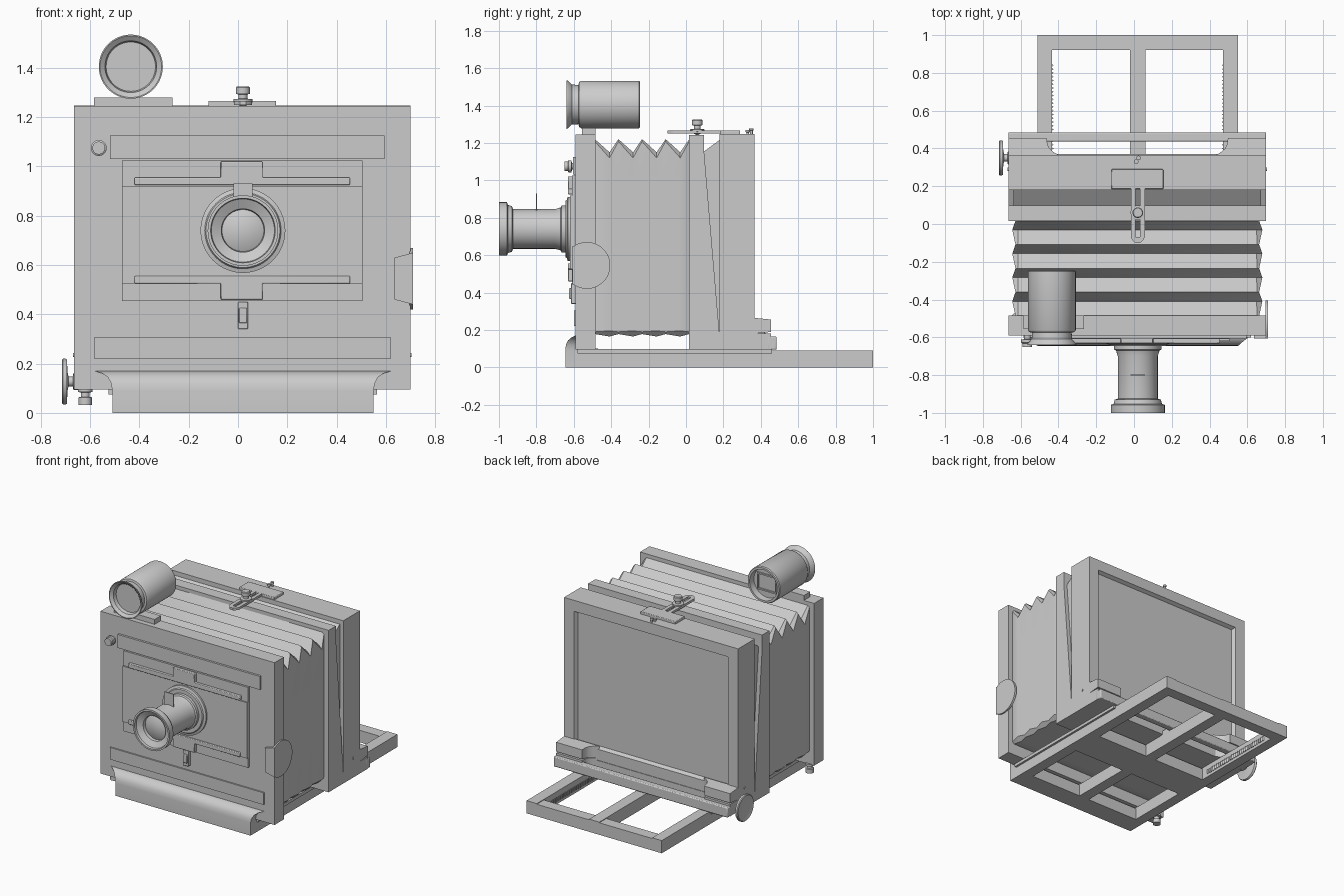
import bpy, bmesh, math

CX = 0.02  # centre line of the camera


def finish(name, bm, bevel=0):
    bmesh.ops.remove_doubles(bm, verts=bm.verts, dist=1e-5)
    bmesh.ops.recalc_face_normals(bm, faces=bm.faces)
    me = bpy.data.meshes.new(name)
    bm.to_mesh(me)
    bm.free()
    ob = bpy.data.objects.new(name, me)
    bpy.context.collection.objects.link(ob)
    if bevel:
        m = ob.modifiers.new("bevel", 'BEVEL')
        m.width, m.segments = bevel, 2
    return ob


def loft(name, rings, bevel=0, caps=True):
    bm = bmesh.new()
    vs = [[bm.verts.new(p) for p in r] for r in rings]
    n = len(vs[0])
    for a, b in zip(vs, vs[1:]):
        for i in range(n):
            j = (i + 1) % n
            bm.faces.new((a[i], a[j], b[j], b[i]))
    if caps:
        bm.faces.new(vs[0])
        bm.faces.new(vs[-1])
    return finish(name, bm, bevel)


def prism(name, pts, axis, a, b, bevel=0):
    put = {'x': lambda p, t: (t, p[0], p[1]),
           'y': lambda p, t: (p[0], t, p[1]),
           'z': lambda p, t: (p[0], p[1], t)}[axis]
    return loft(name, [[put(p, t) for p in pts] for t in (a, b)], bevel)


def box(name, x0, x1, y0, y1, z0, z1, bevel=0):
    return prism(name, [(x0, y0), (x1, y0), (x1, y1), (x0, y1)], 'z', z0, z1, bevel)


def lathe(name, prof, centre, axis, n=48):
    # profile of (radius, position along axis); centre gives the other two coordinates
    rings = []
    for r, t in prof:
        ring = []
        for i in range(n):
            a = 2 * math.pi * i / n
            u, v = centre[0] + r * math.cos(a), centre[1] + r * math.sin(a)
            ring.append({'x': (t, u, v), 'y': (u, t, v), 'z': (u, v, t)}[axis])
        rings.append(ring)
    return loft(name, rings, caps=False)


# bed: rails, cross bars, tracks and toothed racks
for nm, x0, x1 in (("left", -0.51, -0.435), ("middle", -0.02, 0.06), ("right", 0.47, 0.55)):
    box(f"bed_rail_{nm}", x0, x1, -0.60, 1.0, 0, 0.09)
for nm, y0, y1 in (("front", -0.60, -0.50), ("middle", -0.05, 0.2), ("back", 0.92, 1.0)):
    box(f"bed_bar_{nm}", -0.51, 0.55, y0, y1, 0, 0.085)
for nm, s in (("left", -1), ("right", 1)):
    x0, x1 = sorted((CX + s * 0.47, CX + s * 0.545))
    box(f"bed_track_{nm}", x0, x1, -0.58, 0.46, 0.075, 0.097)
    teeth = [(CX + s * 0.46, 0.25)]
    for i in range(30):
        y = 0.25 + i * 0.02
        teeth += [(CX + s * 0.445, y + 0.01), (CX + s * 0.46, y + 0.02)]
    teeth += [(CX + s * 0.475, 0.85), (CX + s * 0.475, 0.25)]
    prism(f"rack_{nm}", teeth, 'z', 0.02, 0.05)

# front moulding with flared ends
rows = [(0, -0.645, 0.53), (0.09, -0.645, 0.53), (0.12, -0.642, 0.535),
        (0.145, -0.63, 0.548), (0.16, -0.612, 0.57), (0.17, -0.59, 0.602)]
loft("front_moulding", [[(CX - h, y, z), (CX + h, y, z), (CX + h, -0.58, z), (CX - h, -0.58, z)]
                        for z, y, h in rows])

# front standard and its raised panels
box("front_standard", -0.665, 0.70, -0.59, -0.485, 0.095, 1.245)
box("upper_front_bar", -0.52, 0.595, -0.605, -0.58, 1.03, 1.125)
box("lower_front_bar", -0.585, 0.62, -0.60, -0.58, 0.22, 0.305)
box("front_board", -0.47, 0.505, -0.61, -0.58, 0.455, 1.025)
box("lens_board", -0.47, 0.505, -0.62, -0.60, 0.525, 0.92)
for nm, s in (("upper", 1), ("lower", -1)):
    t = [(-0.42, 0.185), (0.455, 0.185), (0.455, 0.215), (0.10, 0.215),
         (0.10, 0.28), (-0.07, 0.28), (-0.07, 0.215), (-0.42, 0.215)]
    prism(f"{nm}_lens_board_clip", [(x, 0.74 + s * z) for x, z in t], 'y', -0.632, -0.60, 0.004)
box("front_latch", 0.0, 0.04, -0.615, -0.58, 0.34, 0.45, 0.004)
box("front_latch_grip", 0.003, 0.037, -0.625, -0.60, 0.365, 0.425, 0.004)

# round side plate folded around the front corner
arc = [(-0.53 + 0.125 * math.cos(math.radians(a)), 0.545 + 0.125 * math.sin(math.radians(a)))
       for a in range(-126, 127, 6)]
prism("side_plate", arc, 'x', 0.695, 0.71)
prism("side_plate_front", [(0.635, 0.46), (0.71, 0.44), (0.71, 0.65), (0.635, 0.63)], 'y', -0.606, -0.58)

# lens
lathe("lens_barrel", [(0, -0.965), (0.05, -0.96), (0.085, -0.945), (0.088, -0.965), (0.128, -0.985),
                      (0.131, -1.0), (0.143, -1.0), (0.143, -0.957), (0.128, -0.952), (0.122, -0.93),
                      (0.106, -0.925), (0.106, -0.70), (0.115, -0.67), (0.125, -0.665), (0.125, -0.645),
                      (0.15, -0.645), (0.155, -0.637), (0.172, -0.632), (0.172, -0.61), (0, -0.61)],
      (CX, 0.74), 'y', 64)
box("aperture_plate", CX - 0.038, CX + 0.038, -0.803, -0.797, 0.80, 0.93)

# viewing tube on its base
lathe("finder_tube", [(0, -0.60), (0.10, -0.60), (0.105, -0.625), (0.125, -0.64), (0.13, -0.64),
                      (0.128, -0.632), (0.107, -0.61), (0.105, -0.575), (0.12, -0.572), (0.127, -0.56),
                      (0.127, -0.252), (0.122, -0.245), (0.108, -0.245), (0.105, -0.29), (0, -0.29)],
      (-0.435, 1.405), 'y', 64)
box("finder_base", -0.585, -0.265, -0.555, -0.485, 1.24, 1.28)
for nm, x0, x1, z0, z1 in (("left", -0.51, -0.50, 1.345, 1.465), ("right", -0.37, -0.36, 1.345, 1.465),
                           ("low", -0.50, -0.37, 1.345, 1.355), ("high", -0.50, -0.37, 1.455, 1.465)):
    box(f"finder_mask_{nm}", x0, x1, -0.295, -0.28, z0, z1)

# main bellows: the sides fold out where the top folds in
folds, x_mid = 4, 0.0175
rings = []
for i in range(folds * 2 + 1):
    y = -0.487 + 0.504 * i / (folds * 2) + (0.015 if i % 2 else 0)
    k = i % 2
    h, top, bot = (0.662, 1.15, 0.165) if k else (0.645, 1.22, 0.178)
    c = 0.03 if k else 0.012
    q = [(h, bot + c), (h, 0.45), (h, 0.9), (h, top - c), (h - c, top)]
    ring = [(x_mid + x, y, z) for x, z in q] + [(x_mid - x, y, z) for x, z in reversed(q)]
    ring += [(x_mid - h + c, y, bot), (x_mid + h - c, y, bot)]
    rings.append(ring)
loft("bellows", rings)

# tilting frame, wedge bellows and rear box with recessed screen
prism("bellows_frame", [(0.015, 0.10), (0.18, 0.10), (0.18, 0.165), (0.097, 1.15), (0.097, 1.243), (0.015, 1.243)],
      'x', -0.665, 0.70)
prism("wedge_bellows", [(0.09, 0.17), (0.185, 0.17), (0.185, 1.22), (0.09, 1.15)], 'x', -0.637, 0.672)
back = box("rear_box", -0.665, 0.70, 0.18, 0.366, 0.165, 1.248)
bm = bmesh.new()
bm.from_mesh(back.data)
face = max(bm.faces, key=lambda f: f.calc_center_median().y)
bmesh.ops.inset_region(bm, faces=[face], thickness=0.11)
bmesh.ops.inset_region(bm, faces=[face], thickness=0.018, depth=-0.025)
bm.to_mesh(back.data)
bm.free()

# rear carriage and corner blocks
box("rear_carriage", -0.665, 0.70, 0.015, 0.37, 0.095, 0.165)
box("rear_carriage_bar", -0.665, 0.70, 0.437, 0.485, 0.095, 0.165, 0.006)
for nm, s in (("left", -1), ("right", 1)):
    out = [(0.682, 0.36), (0.682, 0.455), (0.48, 0.455), (0.475, 0.42), (0.465, 0.40), (0.445, 0.382), (0.41, 0.36)]
    pts = [(x_mid + s * x, y) for x, y in out]
    prism(f"corner_foot_{nm}", pts, 'z', 0.095, 0.18)
    loft(f"corner_block_{nm}", [[(x, y, 0.18 + (y - 0.36) * 0.1) for x, y in pts],
                                [(x, y, 0.265 - (y - 0.36) * 0.1) for x, y in pts]])
    lathe(f"corner_pin_{nm}", [(0, x_mid + s * 0.67), (0.009, x_mid + s * 0.67),
                               (0.009, x_mid + s * 0.687), (0, x_mid + s * 0.687)], (0.29, 0.235), 'x', 16)
box("carriage_tongue", -0.02, 0.06, 0.36, 0.44, 0.09, 0.12)

# top brace with slotted tongue
box("brace_plate", -0.12, 0.155, 0.185, 0.29, 1.24, 1.266, 0.004)
for nm, x0, x1 in (("left", -0.017, 0.008), ("right", 0.032, 0.057)):
    box(f"brace_arm_{nm}", x0, x1, -0.07, 0.20, 1.25, 1.266)
prism("brace_tip", [(-0.017, -0.07), (-0.005, -0.09), (0.008, -0.1), (0.032, -0.1), (0.045, -0.09), (0.057, -0.07)],
      'z', 1.25, 1.266)

# knobs and screws
lathe("brace_knob", [(0, 1.24), (0.038, 1.26), (0.038, 1.273), (0.018, 1.275), (0.018, 1.292), (0.028, 1.295),
                     (0.028, 1.32), (0.024, 1.325), (0, 1.325)], (CX, 0.06), 'z', 32)
for i, (x, y, z) in enumerate(((0.012, 0.33, 1.268), (0.024, 0.35, 1.278))):
    lathe(f"top_pin_{i}", [(0, 1.24), (0.007, 1.24), (0.007, z - 0.012), (0.012, z - 0.01),
                           (0.012, z), (0, z)], (x, y), 'z', 16)
lathe("front_lock_knob", [(0, -0.58), (0.018, -0.58), (0.018, -0.61), (0.032, -0.612), (0.032, -0.628),
                          (0.026, -0.632), (0.026, -0.65), (0, -0.65)], (-0.565, 1.075), 'y', 32)
lathe("under_lock_knob", [(0, 0.10), (0.03, 0.10), (0.03, 0.085), (0.018, 0.083), (0.018, 0.065),
                          (0.027, 0.063), (0.027, 0.033), (0, 0.033)], (-0.62, -0.5), 'z', 32)
lathe("focus_knob", [(0, -0.65), (0.035, -0.65), (0.035, -0.668), (0.02, -0.67), (0.02, -0.688), (0.04, -0.692),
                     (0.09, -0.694), (0.093, -0.70), (0.093, -0.71), (0.088, -0.715), (0.07, -0.71), (0, -0.708)],
      (0.35, 0.127), 'x', 48)

# smooth shading with sharp edges kept
for ob in bpy.data.objects:
    ob.select_set(True)
    bpy.context.view_layer.objects.active = ob
bpy.ops.object.shade_smooth_by_angle(angle=math.radians(32))
